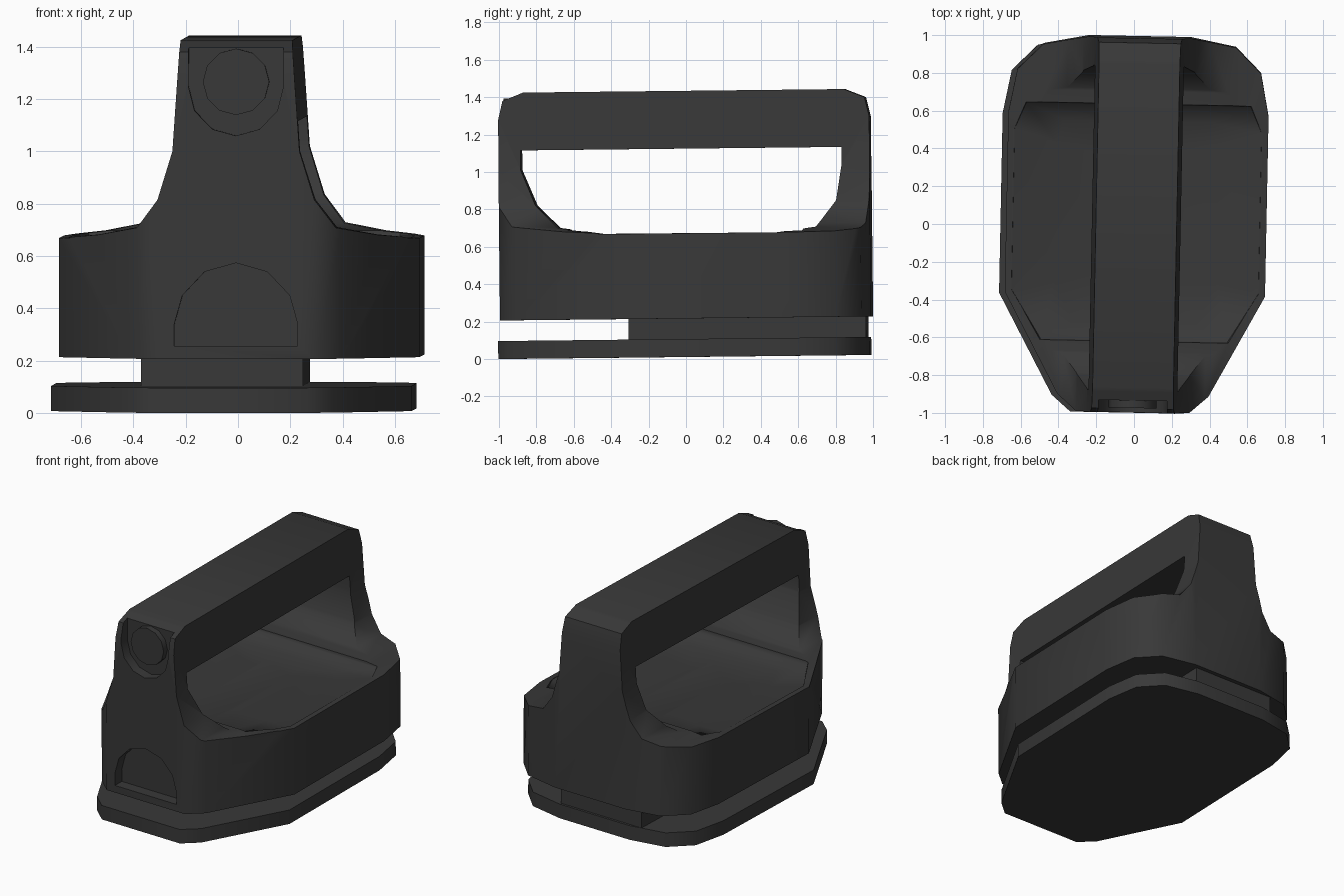
import bpy, bmesh, math
from mathutils import Matrix, Vector

if "Cube" in bpy.data.objects:
    bpy.data.objects.remove(bpy.data.objects["Cube"])

dark = bpy.data.materials.new("dark_plastic")
dark.diffuse_color = (0.04, 0.04, 0.04, 1)
dark.use_nodes = True
dark.node_tree.nodes["Principled BSDF"].inputs["Base Color"].default_value = dark.diffuse_color

# The whole model stands slightly yawed and pitched
TILT = Matrix.Rotation(-0.02, 4, 'Z') @ Matrix.Rotation(0.011, 4, 'X')


def loft(name, rings):
    """Closed solid through a stack of equal-length point rings."""
    bm = bmesh.new()
    vs = [[bm.verts.new(p) for p in ring] for ring in rings]
    n = len(vs[0])
    for a, b in zip(vs, vs[1:]):
        for i in range(n):
            j = (i + 1) % n
            bm.faces.new((a[i], a[j], b[j], b[i]))
    bm.faces.new(vs[0])
    bm.faces.new(vs[-1])
    bmesh.ops.recalc_face_normals(bm, faces=bm.faces)
    me = bpy.data.meshes.new(name)
    bm.to_mesh(me)
    bm.free()
    ob = bpy.data.objects.new(name, me)
    bpy.context.collection.objects.link(ob)
    return ob


def prism(name, pts, axis, lo, hi):
    """Extrude a 2D outline along an axis from lo to hi."""
    place = {'x': lambda a, b, t: (t, a, b),
             'y': lambda a, b, t: (a, t, b),
             'z': lambda a, b, t: (a, b, t)}[axis]
    return loft(name, [[place(a, b, t) for a, b in pts] for t in (lo, hi)])


def mirrored(half):
    """Close a right-hand half outline with its left-hand mirror image."""
    return half + [(-a, b) for a, b in reversed(half) if a > 1e-6]


def boolean(ob, cutter, operation):
    mod = ob.modifiers.new("cut", 'BOOLEAN')
    mod.operation, mod.solver, mod.object = operation, 'EXACT', cutter
    bpy.context.view_layer.objects.active = ob
    bpy.ops.object.modifier_apply(modifier=mod.name)
    bpy.data.objects.remove(cutter)


def finish(ob, offset, angle=55):
    ob.data.transform(TILT @ Matrix.Translation(offset))
    ob.data.materials.clear()
    ob.data.materials.append(dark)
    bpy.ops.object.select_all(action='DESELECT')
    ob.select_set(True)
    bpy.context.view_layer.objects.active = ob
    bpy.ops.object.shade_smooth_by_angle(angle=math.radians(angle))


PLAN = mirrored([(0.30, -0.992), (0.40, -0.905), (0.689, -0.37), (0.689, 0.58),
                 (0.645, 0.81), (0.51, 0.945), (0.27, 0.992)])
BODY_AT, PLATE_AT = (0.012, 0.006, 0), (-0.018, -0.006, 0)

# Base plate
finish(prism("base_plate", PLAN, 'z', 0.011, 0.107), PLATE_AT)

# Neck between plate and body
neck = [(-0.365, -0.30), (0.255, -0.30), (0.255, 0.97), (-0.365, 0.97)]
finish(prism("neck", neck, 'z', 0.10, 0.23), (0, 0, 0))

# Body with handle: plan outline trimmed by front and side profiles
body = prism("body_and_handle", PLAN, 'z', 0.217, 1.6)
front = mirrored([(0.9, 0.0), (0.9, 0.665), (0.69, 0.672), (0.535, 0.688), (0.38, 0.718),
                  (0.300, 0.825), (0.243, 1.01), (0.214, 1.434)])
boolean(body, prism("front_profile", front, 'y', -1.3, 1.3), 'INTERSECT')
side = mirrored([(1.3, 0.0), (1.3, 0.9), (1.06, 1.0), (0.968, 1.39), (0.88, 1.425), (0.75, 1.48)])
boolean(body, prism("side_profile", side, 'x', -1.0, 1.0), 'INTERSECT')

# Grip window
window = [(-0.874, 1.125), (-0.874, 1.02), (-0.796, 0.83), (-0.676, 0.708), (-0.45, 0.674),
          (0.50, 0.672), (0.705, 0.70), (0.812, 0.84), (0.842, 1.03), (0.842, 1.125)]
boolean(body, prism("window_cutter", window, 'x', -1.1, 1.1), 'DIFFERENCE')

# Shallow dish in the deck under the grip
rim = mirrored([(0.50, -0.62), (0.66, -0.36), (0.66, 0.50), (0.60, 0.64)])
dish = loft("dish_cutter", [[(x * s, y * t, z) for x, y in rim] for s, t, z in
                            ((1.0, 1.0, 0.70), (0.99, 0.99, 0.67), (0.65, 0.85, 0.625), (0.2, 0.7, 0.60))])
boolean(body, dish, 'DIFFERENCE')

# Front recesses: rounded pocket in the handle, arch in the body
pocket = mirrored([(0.18, 1.7), (0.182, 1.26), (0.158, 1.165), (0.09, 1.095), (0, 1.07)])
boolean(body, prism("pocket_cutter", pocket, 'y', -1.2, -0.925), 'DIFFERENCE')
arch = mirrored([(0.236, 0.266), (0.236, 0.35), (0.205, 0.46), (0.12, 0.55), (0, 0.584)])
boolean(body, prism("arch_cutter", arch, 'y', -1.2, -0.92), 'DIFFERENCE')
finish(body, BODY_AT)

# Round button in the pocket
ring = [(0.127 * math.cos(math.tau * i / 12),
         1.276 + 0.127 * math.sin(math.tau * i / 12)) for i in range(12)]
finish(prism("button", ring, 'y', -0.965, -0.915), BODY_AT)
